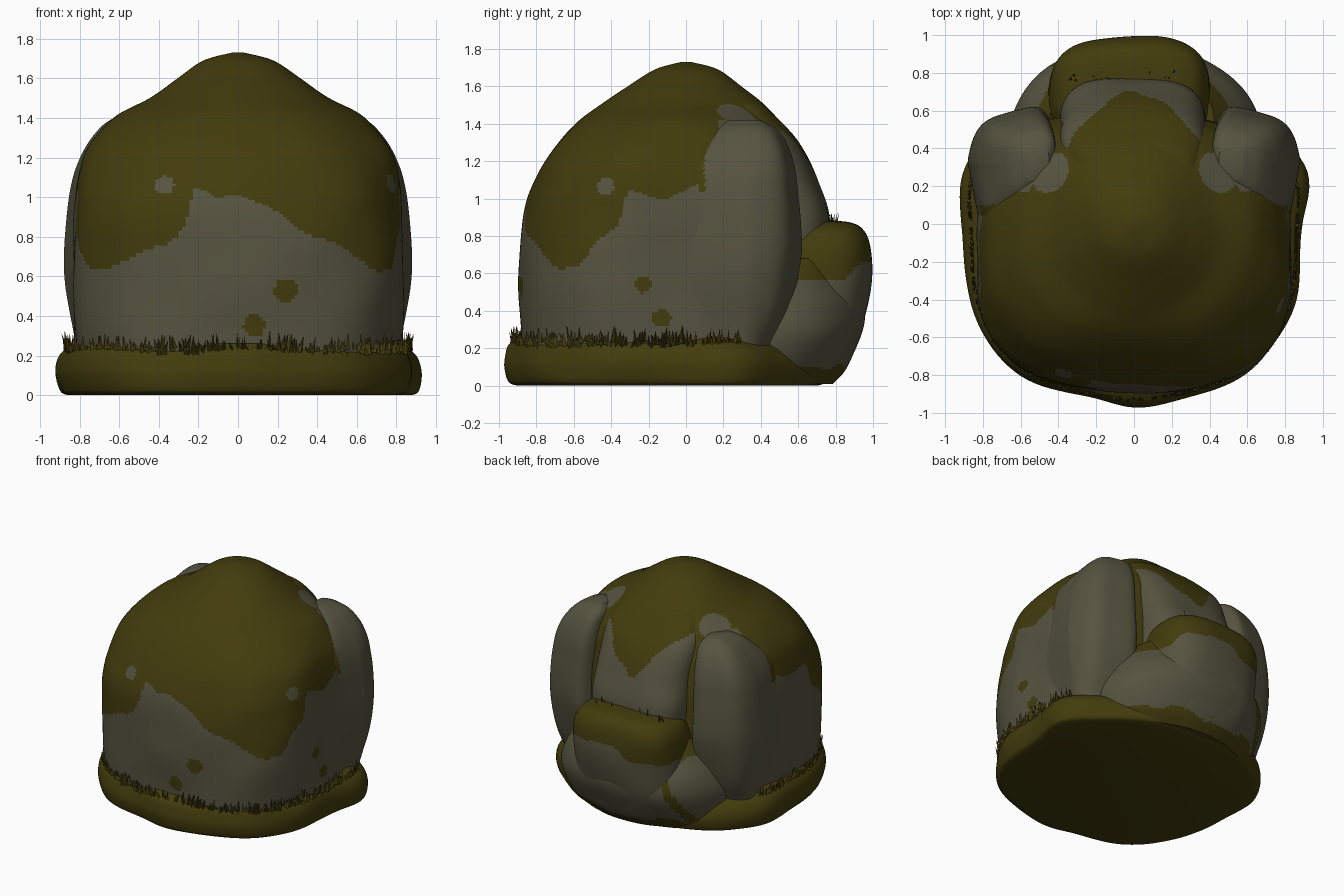
import bpy, bmesh, math, random
from mathutils import Vector, noise

if "Cube" in bpy.data.objects:
    bpy.data.objects.remove(bpy.data.objects["Cube"])

random.seed(4)


def material(name, rgb):
    m = bpy.data.materials.new(name)
    m.diffuse_color = (*rgb, 1)
    m.use_nodes = True
    m.node_tree.nodes["Principled BSDF"].inputs["Base Color"].default_value = m.diffuse_color
    return m


MOSS = material("moss_olive", (0.056, 0.045, 0.004))
STONE = material("stone_grey", (0.092, 0.086, 0.050))


def spline(rows, t):
    """Catmull-Rom through the rows of a section table."""
    i = min(int(t), len(rows) - 2)
    f = t - i
    pick = lambda k: rows[max(0, min(len(rows) - 1, k))]
    out = []
    for a, b, c, d in zip(pick(i - 1), pick(i), pick(i + 1), pick(i + 2)):
        out.append(0.5 * (2 * b + (c - a) * f + (2 * a - 5 * b + 4 * c - d) * f * f
                          + (3 * b - a - 3 * c + d) * f ** 3))
    return out


def rock(name, sections, power, is_stone, segs=140, sub=9, bump=0.02, seed=0.0, warp=None):
    """Loft of superellipse rings; section = z, x0, x1, y0, y1; power(z) sets boxiness."""
    bm = bmesh.new()
    rings = []
    count = (len(sections) - 1) * sub
    for r in range(count + 1):
        z, x0, x1, y0, y1 = spline(sections, r / sub)
        n = power(z) if callable(power) else power
        ring = []
        for s in range(segs):
            a = 2 * math.pi * s / segs
            c, d = math.cos(a), math.sin(a)
            k = (abs(c) ** n + abs(d) ** n) ** (-1 / n)
            p = Vector(((x0 + x1) / 2 + c * k * (x1 - x0) / 2,
                        (y0 + y1) / 2 + d * k * (y1 - y0) / 2, z))
            w = bump * noise.noise(p * 2.8 + Vector((seed, 0, seed)))
            p += Vector((c, d, 0)) * w * min(1, (x1 - x0) * 3)
            if warp:
                p += warp(p)
            ring.append(bm.verts.new(p))
        rings.append(ring)
    for lo, hi in zip(rings, rings[1:]):
        for s in range(segs):
            t = (s + 1) % segs
            bm.faces.new((lo[s], lo[t], hi[t], hi[s]))
    bm.faces.new(rings[0][::-1])
    bm.faces.new(rings[-1])
    for f in bm.faces:
        f.material_index = 1 if is_stone(f.calc_center_median()) else 0
    return finish(name, bm)


def finish(name, bm, smooth=True):
    me = bpy.data.meshes.new(name)
    bm.to_mesh(me)
    bm.free()
    me.materials.append(MOSS)
    me.materials.append(STONE)
    ob = bpy.data.objects.new(name, me)
    bpy.context.collection.objects.link(ob)
    if smooth:
        bpy.ops.object.select_all(action='DESELECT')
        ob.select_set(True)
        bpy.context.view_layer.objects.active = ob
        bpy.ops.object.shade_smooth_by_angle(angle=math.radians(40))
    return ob


def lerp_table(table, v):
    for (a, p), (b, q) in zip(table, table[1:]):
        if v <= b:
            return p + (q - p) * max(0, v - a) / (b - a)
    return table[-1][1]


# lower edge of the moss cap by angle from the front (degrees, height)
CAP = [(-115, 1.4), (-100, 1.27), (-96, 1.1), (-90, 1.04), (-76, 1.02), (-68, 1.04), (-65, .84),
       (-60, .78), (-50, .63), (-40, .65), (-30, .72), (-20, .8), (-17, .86), (-15, 1.05),
       (-10, 1.03), (-7, 1.0), (0, 1.01), (8, .97), (15, .9), (20, .83), (32, .76), (40, .68),
       (47, .62), (54, .65), (60, .79), (66, .84), (69, 1.05), (76, 1.02), (83, 1.0), (90, 1.04),
       (96, 1.1), (100, 1.27), (115, 1.4)]
MOSS_SPOTS = [(.24, -.87, .53, .045), (.08, -.89, .35, .04), (.83, -.23, .54, .03), (.83, -.13, .36, .035)]
STONE_SPOTS = [(-.37, -.79, 1.06, .035), (.75, -.42, 1.06, .04), (.44, .27, 1.43, .1), (-.44, .27, 1.43, .1)]


def near(p, spots):
    return any((p - Vector(s[:3])).length < s[3] + .015 for s in spots)


def main_stone(p):
    ang = math.degrees(math.atan2(p.x, -p.y))
    if near(p, STONE_SPOTS) or (abs(p.x) > .47 and p.y > .17 and p.z < 1.42):
        return True
    if abs(ang) > 115 or near(p, MOSS_SPOTS):
        return False
    return p.z < lerp_table(CAP, ang) + .015 * noise.noise(p * 9)


# main boulder with moss cap
rock("main_boulder", [(.02, -.82, .82, -.87, .56), (.3, -.83, .83, -.88, .58), (.6, -.835, .835, -.89, .59),
     (.9, -.825, .825, -.87, .59), (1.1, -.81, .81, -.81, .57), (1.25, -.765, .765, -.73, .55),
     (1.4, -.635, .635, -.60, .49), (1.5, -.45, .45, -.47, .42), (1.6, -.31, .31, -.32, .30),
     (1.69, -.17, .17, -.17, .17), (1.73, -.03, .03, -.03, .03)],
     lambda z: 2.75 - .7 * min(1, max(0, (z - 1.0) / .5)), main_stone, segs=300, sub=16)


# rear corner slabs, mirrored; they taper inward toward the front and slant at the back
def slab_taper(p):
    return Vector((-.12 * max(0, .33 - p.y), -.22 * max(0, p.x - .5) * (p.y > .3) * min(1, (p.y - .3) * 6), 0))


slab = rock("rear_side_slab", [(.03, .3, .79, -.3, .42), (.2, .34, .82, -.3, .48), (.4, .38, .85, -.3, .56),
            (.65, .41, .87, -.3, .615), (.9, .42, .865, -.25, .62), (1.05, .42, .85, -.18, .605),
            (1.17, .42, .82, -.08, .585), (1.28, .42, .765, .05, .55), (1.37, .42, .68, .15, .49),
            (1.42, .45, .58, .23, .40)],
            4, lambda p: p.y > .1 or p.z < 1.04, seed=3, warp=slab_taper)
mirror = slab.modifiers.new("mirror", 'MIRROR')
mirror.use_axis[0] = True

# centre slab above the rear boulder, moss running down its middle
rock("rear_centre_slab", [(.5, -.36, .36, .2, .7), (.85, -.38, .38, .2, .775), (1.1, -.39, .39, .15, .70),
     (1.3, -.39, .39, .1, .61), (1.43, -.36, .36, .05, .50), (1.52, -.28, .28, .05, .39),
     (1.55, -.1, .1, .1, .25)], 3,
     lambda p: p.y > .69 - 2.2 * p.x ** 2 + .03 * noise.noise(p * 7), seed=6)


def foot_stone(p):
    wob = .05 * noise.noise(p * 6)
    crack = -.43 - .4 * (.35 - p.z)            # moss crack on the left flank
    return .1 + wob < p.z < .56 + wob and abs(p.x - crack) > .03


def boulder_stone(p):
    wob = .07 * noise.noise(p * 5)
    top = .57 + .1 * min(1, max(0, (p.y - .85) / .1)) - .1 * math.exp(-((p.x + .25) / .12) ** 2)
    return .1 + wob < p.z < top + wob


# small rear boulder: wide round foot and a boxier upper stone
rock("rear_foot_rock", [(.01, -.60, .60, -.1, .78), (.1, -.66, .66, -.15, .86), (.28, -.69, .69, -.18, .95),
     (.42, -.64, .63, -.1, .955), (.55, -.56, .54, 0, .9), (.68, -.45, .43, .2, .85)],
     2.05, foot_stone, seed=9)
rock("rear_boulder", [(.01, -.38, .36, .1, .78), (.1, -.42, .39, .1, .86), (.25, -.44, .41, .15, .93),
     (.42, -.45, .41, .2, .97), (.6, -.45, .40, .3, .99), (.74, -.43, .385, .4, .98),
     (.83, -.38, .34, .45, .945), (.872, -.28, .25, .5, .88), (.885, -.1, .1, .6, .75)],
     3, boulder_stone, seed=9, segs=180, sub=10)


# moss skirt round the foot, swelling at the front and at both sides
def lumps(p):
    d = Vector((p.x, p.y, 0)).normalized()
    out = sum(amount * math.exp(-((d - Vector((math.cos(a), math.sin(a), 0))).length / width) ** 2)
              for a, width, amount in ((-math.pi / 2, .2, .04), (.27, .22, .06), (math.pi - .27, .22, .06)))
    return d * out


rock("moss_skirt", [(0, -.83, .83, -.86, .70), (.02, -.865, .865, -.91, .74), (.1, -.885, .885, -.93, .75),
     (.17, -.88, .88, -.92, .72), (.22, -.855, .855, -.90, .66), (.26, -.80, .80, -.85, .55)],
     2.55, lambda p: False, bump=.03, seed=2, warp=lumps)


def blade(bm, base, lean, height, width):
    side = Vector((-lean.y, lean.x, 0)) * width
    tip = base + lean * height * random.uniform(-.1, .35) + side * random.uniform(-2, 2)
    tip.z += height
    v = [bm.verts.new(q) for q in (base - side, base + side, base + lean * width * 1.5, tip)]
    for i, j in ((0, 1), (1, 2), (2, 0)):
        bm.faces.new((v[i], v[j], v[3]))


# grass fringe on the skirt, and a few blades on the rear boulder
bm = bmesh.new()
for _ in range(420):
    a = math.radians(random.uniform(-118, 118))
    c, d = math.sin(a), -math.cos(a)
    k = (abs(c) ** 2.55 + abs(d) ** 2.55) ** (-1 / 2.55)
    base = Vector((c * k * .85, -.11 + d * k * .785, random.uniform(.20, .24)))
    base += lumps(base) * .7
    blade(bm, base, Vector((c, d, 0)), random.uniform(.02, .09), random.uniform(.006, .014))
for _ in range(20):
    x = random.uniform(-.35, .32)
    blade(bm, Vector((x, .77 + random.uniform(-.02, .03), .85)), Vector((0, 1, 0)),
          random.uniform(.02, .08), .007)
finish("grass_fringe", bm, smooth=False)
